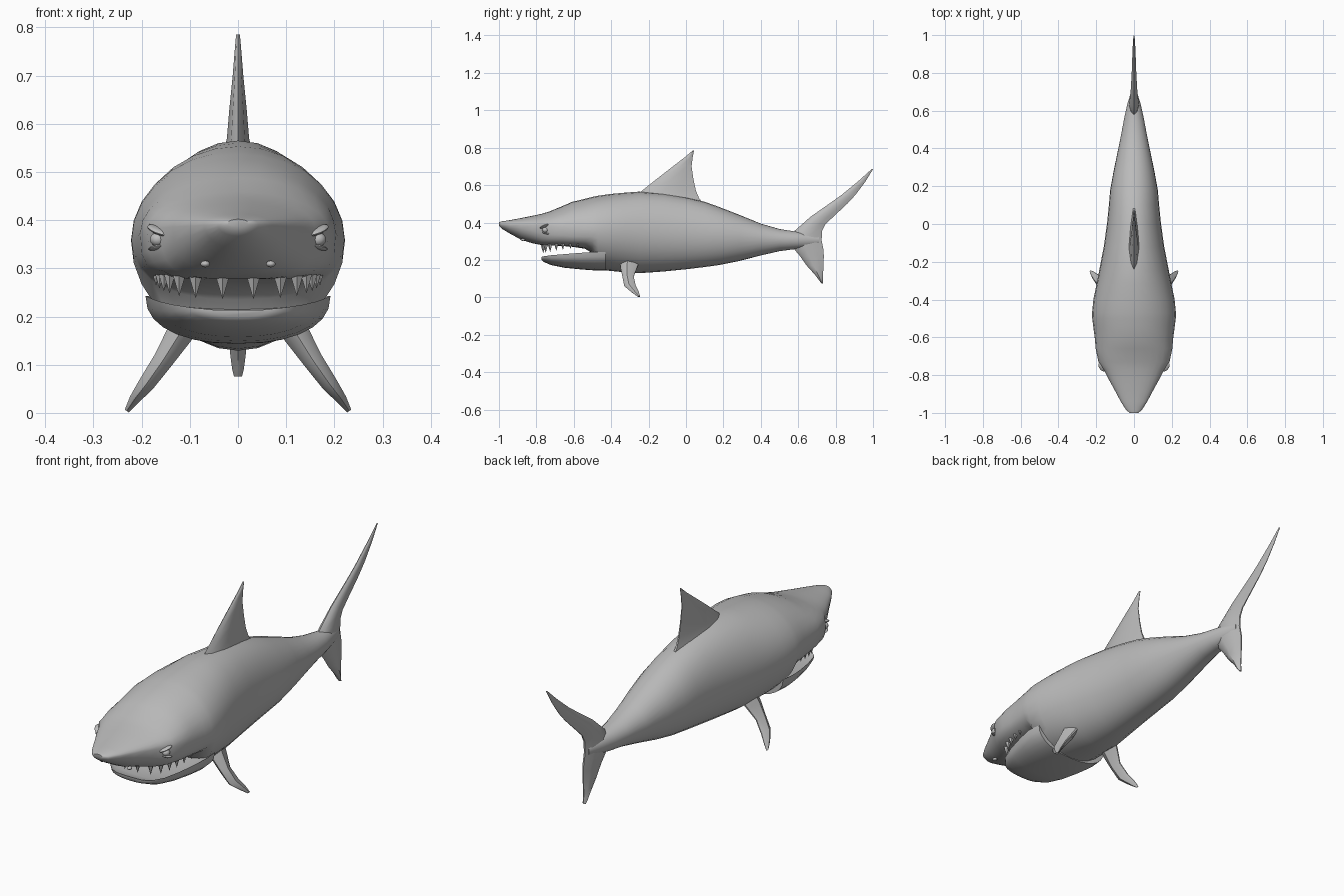
import bpy, bmesh, math
from mathutils import Vector, Matrix

skin = bpy.data.materials.new("shark grey")
skin.diffuse_color = (0.5, 0.5, 0.5, 1)


def finish(name, bm, angle=40):
    bmesh.ops.recalc_face_normals(bm, faces=bm.faces)
    me = bpy.data.meshes.new(name)
    bm.to_mesh(me)
    bm.free()
    ob = bpy.data.objects.new(name, me)
    bpy.context.collection.objects.link(ob)
    me.materials.append(skin)
    bpy.ops.object.select_all(action='DESELECT')
    ob.select_set(True)
    bpy.context.view_layer.objects.active = ob
    bpy.ops.object.shade_smooth_by_angle(angle=math.radians(angle))
    return ob


def loft(name, rings, angle=40):
    """Skin closed rings of points and cap both ends."""
    bm = bmesh.new()
    vs = [[bm.verts.new(p) for p in r] for r in rings]
    n = len(vs[0])
    for a, b in zip(vs, vs[1:]):
        for i in range(n):
            j = (i + 1) % n
            bm.faces.new((a[i], a[j], b[j], b[i]))
    bm.faces.new(vs[0])
    bm.faces.new(vs[-1])
    return finish(name, bm, angle)


def section(y, w, zt, zm, zb, n=2.0, arch=0.0, sides=28):
    """Rounded cross section: widest at zm, squarer underside for larger n."""
    pts = []
    for i in range(sides):
        a = 2 * math.pi * i / sides
        c, s = math.cos(a), math.sin(a)
        e = 1.0 if s >= 0 else 2 / n
        x = w * math.copysign(abs(c) ** e, c)
        h = abs(s) ** e
        z = zm + (zt - zm) * h if s >= 0 else zm + (zb - zm) * h
        if s < 0:
            z += arch * h * (1 - (x / w) ** 2)
        pts.append((x, y, z))
    return pts


# body with snout: y, half width, top, widest height, bottom, squareness, lip arch
body = [
    (-1.0, .022, .402, .393, .384), (-.985, .042, .406, .391, .367),
    (-.94, .070, .413, .390, .340), (-.88, .102, .424, .388, .307, 2.2),
    (-.82, .135, .436, .386, .284, 2.5, .005), (-.77, .160, .447, .384, .267, 3, .012),
    (-.73, .188, .459, .380, .260, 3, .018), (-.66, .203, .488, .374, .257, 3, .018),
    (-.61, .207, .510, .366, .255, 3, .016), (-.54, .216, .527, .362, .250, 2.8, .01),
    (-.50, .221, .537, .360, .235, 2.4), (-.47, .222, .543, .358, .148, 2),
    (-.40, .215, .553, .355, .141), (-.32, .199, .560, .350, .133),
    (-.25, .185, .565, .345, .129), (-.12, .160, .555, .340, .138),
    (0, .143, .535, .337, .150), (.1, .133, .511, .334, .162),
    (.18, .126, .482, .330, .173), (.28, .108, .443, .325, .193),
    (.40, .083, .394, .314, .224), (.50, .063, .365, .308, .247),
    (.57, .050, .354, .306, .256), (.64, .034, .345, .306, .266),
    (.71, .012, .330, .305, .280)]
loft("body", [section(*s) for s in body], 50)

# lower jaw, with a hollowed top
jaw = [(-.772, .070, .213, .216, .200), (-.762, .100, .208, .219, .190),
       (-.72, .137, .200, .225, .172), (-.65, .162, .200, .231, .158),
       (-.56, .182, .205, .238, .149), (-.49, .192, .215, .243, .144),
       (-.43, .185, .220, .243, .143)]
loft("lower_jaw", [section(*s, n=2.3) for s in jaw], 50)


def fin_ring(y0, y1, t, centre, normal):
    """Thin lens-shaped chord from y0 to y1."""
    c = y1 - y0
    out = []
    for f, k in ((0, 0), (.12, .6), (.4, 1), (.75, .6), (1, .12),
                 (1, -.12), (.75, -.6), (.4, -1), (.12, -.6)):
        p = centre + normal * (t * k)
        out.append((p.x, y0 + c * f, p.z))
    return out


def upright_fin(name, rows):
    side = Vector((1, 0, 0))
    return loft(name, [fin_ring(y0, y1, t, Vector((0, 0, z)), side)
                       for z, y0, y1, t in rows])


# height, leading edge, trailing edge, half thickness
upright_fin("dorsal_fin", [
    (.49, -.30, .10, .045), (.53, -.27, .070, .032), (.57, -.235, .053, .023),
    (.63, -.160, .040, .018), (.70, -.070, .030, .011), (.75, -.005, .036, .007),
    (.785, .036, .043, .004)])
upright_fin("tail_fin", [
    (.075, .724, .732, .008), (.09, .712, .732, .012), (.12, .690, .733, .016),
    (.17, .645, .735, .019), (.22, .610, .737, .022), (.255, .580, .735, .026),
    (.305, .560, .725, .030), (.355, .580, .728, .026), (.39, .620, .745, .021),
    (.43, .665, .787, .017), (.50, .765, .862, .012), (.55, .835, .908, .010),
    (.62, .920, .960, .007), (.685, .992, 1.0, .003)])

# pectoral fins: outward, height, leading edge, trailing edge, half thickness
pectoral = [(.095, .205, -.355, -.245, .032), (.125, .158, -.350, -.262, .027),
            (.155, .110, -.340, -.280, .021), (.190, .060, -.330, -.268, .017),
            (.215, .028, -.292, -.252, .011), (.231, .004, -.258, -.245, .005)]
# eyes, brows, nostrils and teeth repeat on both sides
teeth = [(.032, -.775, .050), (.088, -.762, .048), (.122, -.738, .044),
         (.142, -.705, .038), (.154, -.670, .034), (.163, -.630, .028),
         (.170, -.590, .022)]


def blob(name, loc, size, turn=(0, 0, 0)):
    bm = bmesh.new()
    m = Matrix.LocRotScale(Vector(loc), Matrix.Rotation(turn[2], 3, 'Z')
                           @ Matrix.Rotation(turn[1], 3, 'Y'), Vector(size))
    bmesh.ops.create_uvsphere(bm, u_segments=14, v_segments=8, radius=1, matrix=m)
    finish(name, bm)


for s, label in ((-1, "left"), (1, "right")):
    loft(label + "_pectoral_fin",
         [fin_ring(y0, y1, t, Vector((s * x, 0, z)), Vector((s * .81, 0, .59)))
          for x, z, y0, y1, t in pectoral])
    blob(label + "_eye", (s * .166, -.752, .360), (.017, .017, .015))
    blob(label + "_brow", (s * .166, -.757, .379), (.030, .018, .007),
         (0, -s * .35, s * .9))
    blob(label + "_lower_lid", (s * .168, -.748, .343), (.022, .016, .005),
         (0, s * .2, s * .9))
    blob(label + "_nostril", (s * .068, -.872, .309), (.010, .012, .007))
    for i, (x, y, h) in enumerate(teeth):
        bm = bmesh.new()
        bmesh.ops.create_cone(bm, cap_ends=True, segments=5, radius1=h * .32,
                              radius2=.0005, depth=h,
                              matrix=Matrix.Translation((s * x, y + .012, .287 - h / 2))
                              @ Matrix.Rotation(math.pi, 4, 'X'))
        finish(f"{label}_tooth_{i + 1}", bm, 30)
